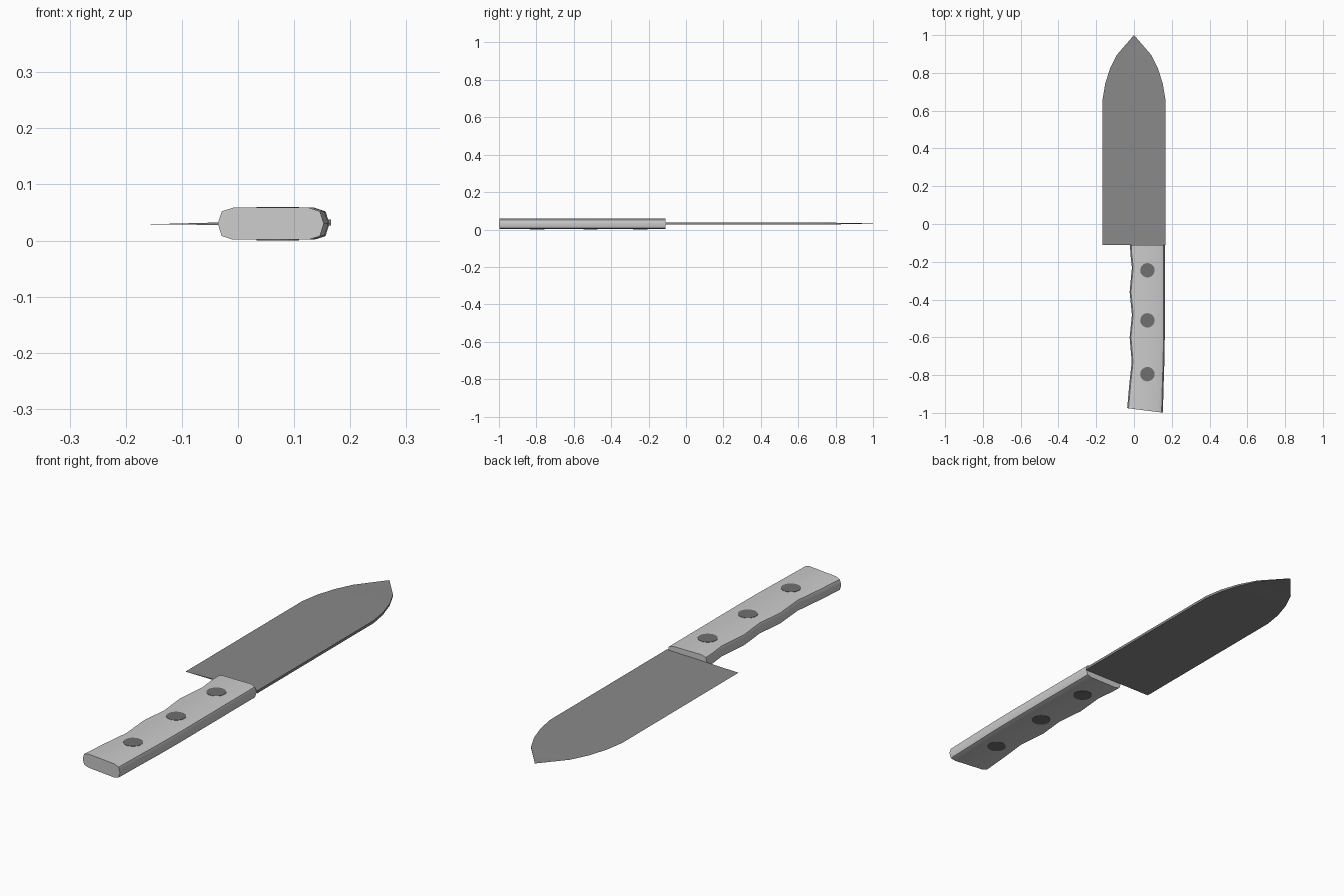
import bpy, bmesh, math

if "Cube" in bpy.data.objects:
    bpy.data.objects.remove(bpy.data.objects["Cube"])


def make_object(name, bm):
    bmesh.ops.remove_doubles(bm, verts=bm.verts, dist=1e-5)
    bmesh.ops.recalc_face_normals(bm, faces=bm.faces)
    mesh = bpy.data.meshes.new(name)
    bm.to_mesh(mesh)
    bm.free()
    ob = bpy.data.objects.new(name, mesh)
    bpy.context.collection.objects.link(ob)
    return ob


def loft(name, rings):
    """Skin a list of equal closed rings and cap both ends."""
    bm = bmesh.new()
    loops = [[bm.verts.new(p) for p in ring] for ring in rings]
    n = len(loops[0])
    for a, b in zip(loops, loops[1:]):
        for i in range(n):
            j = (i + 1) % n
            bm.faces.new((a[i], a[j], b[j], b[i]))
    bm.faces.new(loops[0])
    bm.faces.new(loops[-1])
    return make_object(name, bm)


def smooth(ob, angle):
    bpy.ops.object.select_all(action='DESELECT')
    ob.select_set(True)
    bpy.context.view_layer.objects.active = ob
    bpy.ops.object.shade_smooth_by_angle(angle=math.radians(angle))


# Blade: wedge from a sharp edge (-x) to a thick spine (+x), thinning at the tip
# stations: y, half width, spine thickness
stations = [(-0.11, 0.166, 0.011), (0.66, 0.166, 0.011), (0.74, 0.153, 0.010),
            (0.82, 0.128, 0.008), (0.895, 0.091, 0.005), (1.0, 0.0004, 0.0004)]
blade_rings = []
for y, w, t in stations:
    blade_rings.append([(-w, y, 0.0288), (w, y, 0.032 - t / 2), (w, y, 0.032 + t / 2)])
loft("blade", blade_rings)

# Handle: chamfered section, finger grooves on the edge side
# grip stations: y on the left, left x, y on the right, right x
grip = [(-0.11, -0.021, -0.11, 0.163), (-0.16, -0.019, -0.16, 0.163),
        (-0.23, -0.011, -0.23, 0.163), (-0.36, -0.023, -0.36, 0.163),
        (-0.48, -0.011, -0.48, 0.163), (-0.60, -0.023, -0.60, 0.163),
        (-0.73, -0.012, -0.73, 0.161), (-0.85, -0.025, -0.85, 0.157),
        (-0.975, -0.036, -0.999, 0.153)]
# half section: inset from the side, z above the middle
half = [(0.0, 0.0), (0.007, 0.022), (0.027, 0.0285)]
zc = 0.030
handle_rings = []
for yl, xl, yr, xr in grip:
    outline = [(xl + i, z) for i, z in half] + [(xr - i, z) for i, z in reversed(half)]
    outline += [(xr - i, -z) for i, z in half[1:]]
    outline += [(xl + i, -z) for i, z in reversed(half[1:])]
    handle_rings.append([(x, yl + (yr - yl) * (x - xl) / (xr - xl), zc + z)
                         for x, z in outline])
handle = loft("handle", handle_rings)
smooth(handle, 40)

# Rivets: pins running through the handle, just proud of both faces
for k, y in enumerate((-0.245, -0.51, -0.795)):
    bpy.ops.mesh.primitive_cylinder_add(vertices=24, radius=0.038, depth=0.0594,
                                        location=(0.071, y, zc))
    rivet = bpy.context.object
    rivet.name = f"rivet_{k + 1}"
    mat = bpy.data.materials.get("dark_steel") or bpy.data.materials.new("dark_steel")
    mat.diffuse_color = (0.16, 0.16, 0.16, 1)
    mat.use_nodes = True
    mat.node_tree.nodes["Principled BSDF"].inputs["Base Color"].default_value = mat.diffuse_color
    rivet.data.materials.append(mat)
    smooth(rivet, 40)

# Dark grey steel blade
steel = bpy.data.materials.new("steel")
steel.diffuse_color = (0.25, 0.25, 0.25, 1)
steel.use_nodes = True
steel.node_tree.nodes["Principled BSDF"].inputs["Base Color"].default_value = steel.diffuse_color
bpy.data.objects["blade"].data.materials.append(steel)
